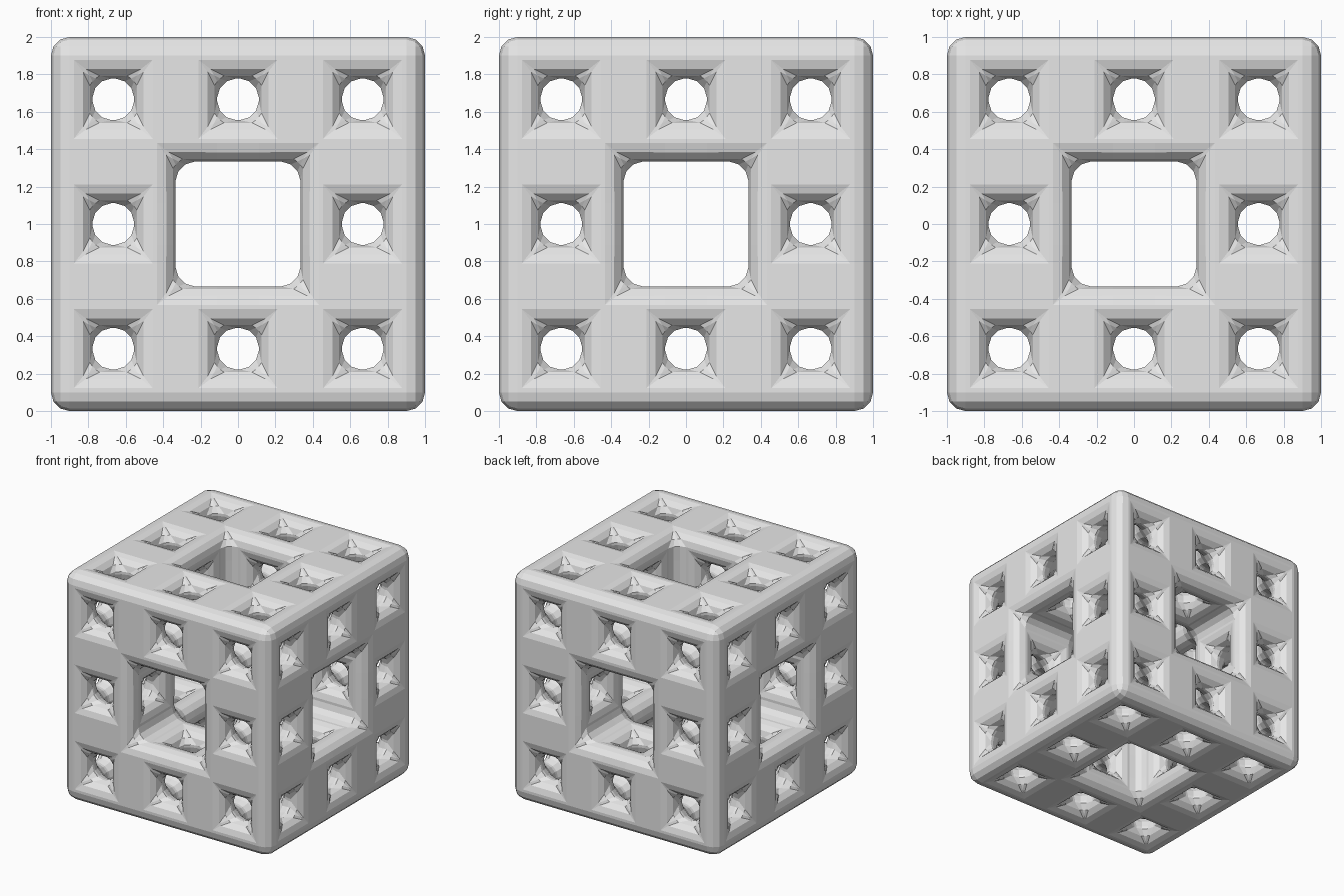
import bpy
import bmesh
from itertools import product
from math import radians
from mathutils import Vector

cube = bpy.data.objects.get("Cube")
if cube:
    bpy.data.objects.remove(cube, do_unlink=True)

N = 9             # cells along each side
CELL = 2 / N


def solid(cell):
    """True where a cell of the twice-divided sponge is filled."""
    if any(not 0 <= c < N for c in cell):
        return False
    for step in (1, 3):
        if sum((c // step) % 3 == 1 for c in cell) >= 2:
            return False
    return True


# Sponge skin: one square wherever a filled cell meets an empty one
bm = bmesh.new()
corners = {}


def corner(p):
    if p not in corners:
        corners[p] = bm.verts.new(Vector(p) * CELL - Vector((1, 1, 0)))
    return corners[p]


for cell in product(range(N), repeat=3):
    if not solid(cell):
        continue
    for axis, side in product(range(3), (0, 1)):
        beside = list(cell)
        beside[axis] += 2 * side - 1
        if solid(beside):
            continue
        u, v = (axis + 1) % 3, (axis + 2) % 3
        loop = []
        for du, dv in ((0, 0), (1, 0), (1, 1), (0, 1)):
            p = list(cell)
            p[axis] += side
            p[u] += du
            p[v] += dv
            loop.append(corner(tuple(p)))
        bm.faces.new(loop if side else loop[::-1])

mesh = bpy.data.meshes.new("sponge_cube")
bm.to_mesh(mesh)
bm.free()
sponge = bpy.data.objects.new("sponge_cube", mesh)
bpy.context.collection.objects.link(sponge)

# Rounded edges on the outside, the hole rims and the tunnel corners
bevel = sponge.modifiers.new("rounded_edges", 'BEVEL')
bevel.width = 0.1
bevel.segments = 3
bevel.limit_method = 'ANGLE'
bevel.angle_limit = radians(30)
bevel.use_clamp_overlap = False

# Plain grey
grey = bpy.data.materials.new("light_grey")
grey.use_nodes = True
colour = (0.8, 0.8, 0.8, 1)
grey.diffuse_color = colour
for node in grey.node_tree.nodes:
    if node.type == 'BSDF_PRINCIPLED':
        node.inputs["Base Color"].default_value = colour
mesh.materials.append(grey)
